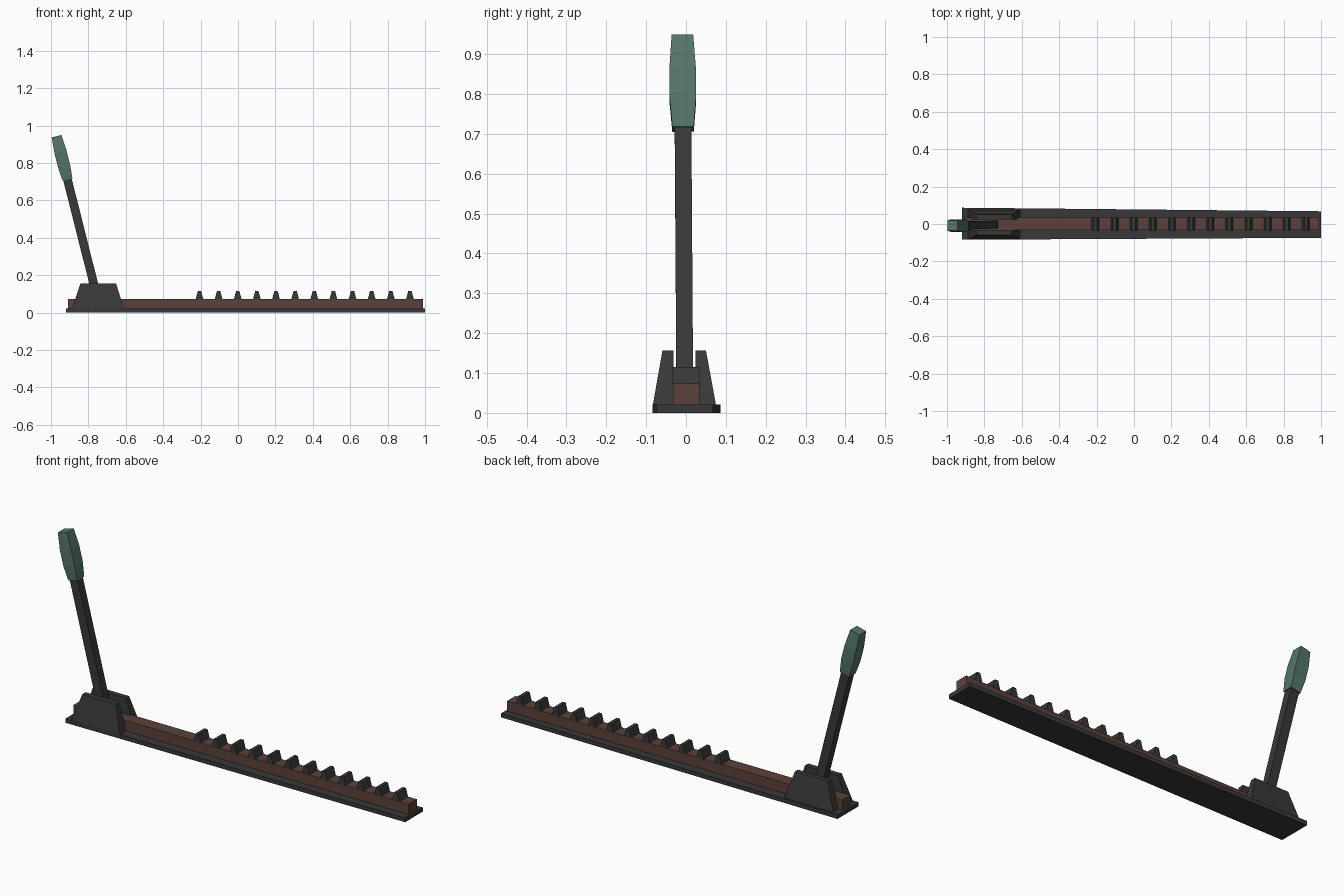
import bpy
from mathutils import Matrix, Vector

cube = bpy.data.objects.get("Cube")
if cube:
    bpy.data.objects.remove(cube, do_unlink=True)


def material(name, rgb):
    m = bpy.data.materials.new(name)
    m.use_nodes = True
    m.diffuse_color = (*rgb, 1)
    m.node_tree.nodes["Principled BSDF"].inputs["Base Color"].default_value = (*rgb, 1)
    return m


iron = material("dark iron", (0.04, 0.04, 0.04))
rust = material("rusty brown", (0.105, 0.053, 0.043))
green = material("grip green", (0.09, 0.175, 0.142))


def loft(name, mat, sections, matrix=Matrix()):
    """Join stacked rectangles, each given as (z, x0, x1, y0, y1)."""
    verts, faces = [], []
    for z, x0, x1, y0, y1 in sections:
        verts += [matrix @ Vector(c) for c in
                  ((x0, y0, z), (x1, y0, z), (x1, y1, z), (x0, y1, z))]
    for s in range(len(sections) - 1):
        for i in range(4):
            a, b = s * 4 + i, s * 4 + (i + 1) % 4
            faces.append((a, b, b + 4, a + 4))
    n = len(verts)
    faces += [(3, 2, 1, 0), (n - 4, n - 3, n - 2, n - 1)]
    mesh = bpy.data.meshes.new(name)
    mesh.from_pydata(verts, [], faces)
    mesh.materials.append(mat)
    obj = bpy.data.objects.new(name, mesh)
    bpy.context.collection.objects.link(obj)
    return obj


# Base plate, narrowing slightly towards the far end
base = loft("base_plate", iron, [(0, -0.92, 1, -0.084, 0.087),
                                 (0.021, -0.92, 1, -0.084, 0.087)])
for v in base.data.vertices:
    if v.co.x > 0:
        v.co.y = 0.068 if v.co.y > 0 else -0.074

# Rail and its row of teeth
loft("rail", rust, [(0.021, -0.91, 0.99, -0.033, 0.034),
                    (0.074, -0.91, 0.99, -0.033, 0.034)])
for i in range(12):
    x = -0.206 + i * 0.1023
    loft(f"tooth_{i + 1}", iron, [(0.07, x - 0.021, x + 0.021, -0.034, 0.035),
                                  (0.115, x - 0.009, x + 0.009, -0.034, 0.035)])

# Pair of tapered brackets holding the lever
loft("right_bracket", iron, [(0.021, -0.887, -0.61, -0.083, -0.031),
                             (0.157, -0.842, -0.652, -0.059, -0.031)])
loft("left_bracket", iron, [(0.021, -0.887, -0.61, 0.024, 0.075),
                            (0.157, -0.842, -0.652, 0.024, 0.05)])

# Leaning lever: local z runs along the shaft
foot = Vector((-0.745, -0.003, 0.05))
axis = Vector((-0.97, -0.009, 0.943)) - foot
length = axis.length
axis.normalize()
side = Vector((0, 1, 0)).cross(axis).normalized()
across = axis.cross(side)
lean = Matrix((side, across, axis)).transposed().to_4x4()
lean.translation = foot


def bar(z, hx, hy):
    return (z, -hx, hx, -hy, hy)


loft("lever_shaft", iron, [bar(0, 0.023, 0.021), bar(length - 0.2, 0.023, 0.021)], lean)
loft("lever_grip", green, [bar(length - 0.238, 0.027, 0.027),
                           bar(length - 0.165, 0.033, 0.033),
                           bar(length - 0.085, 0.033, 0.033),
                           bar(length, 0.027, 0.027)], lean)
